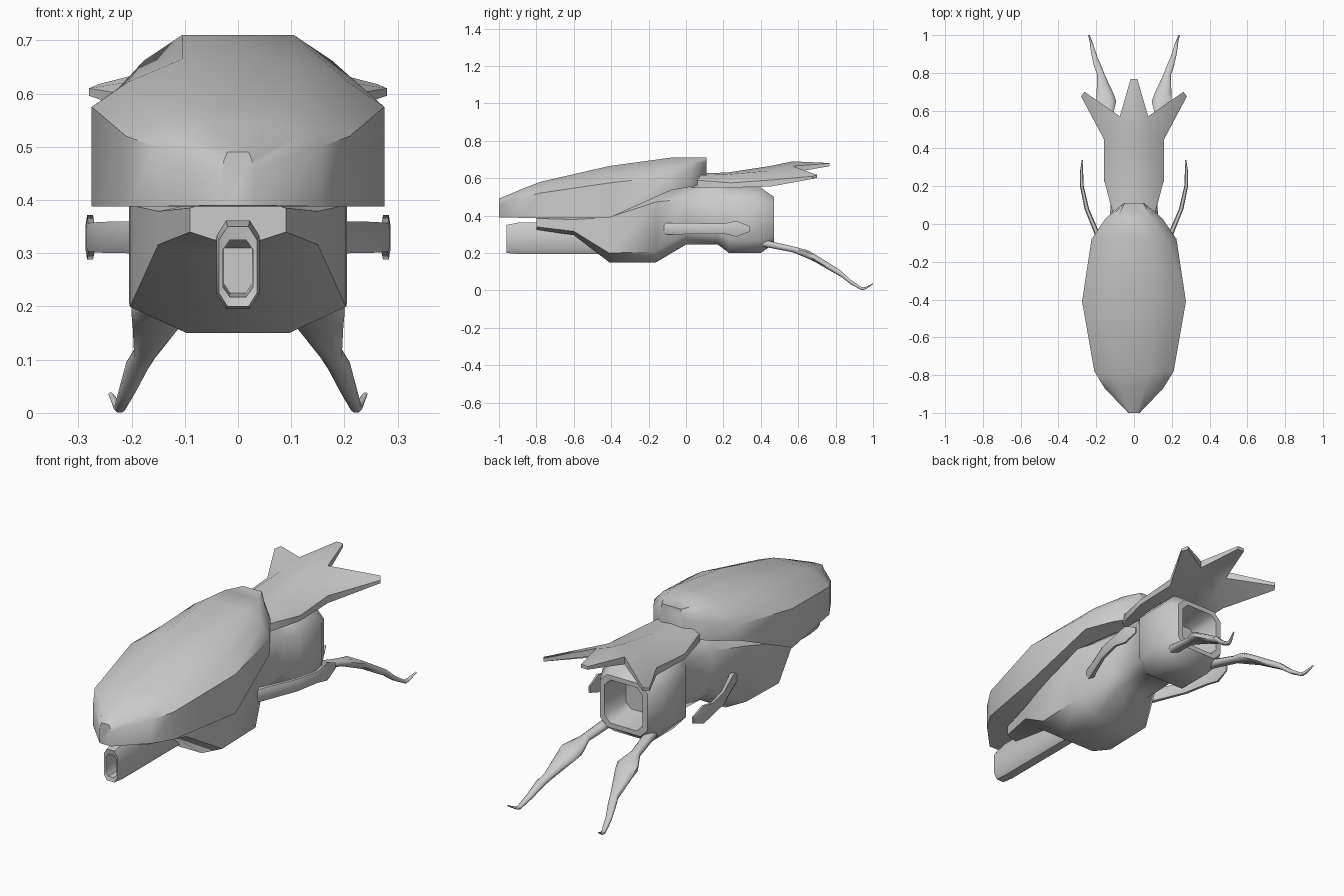
import bpy, bmesh, math


def make(name, bm, angle=45, mirror=False):
    bmesh.ops.recalc_face_normals(bm, faces=bm.faces[:])
    me = bpy.data.meshes.new(name)
    bm.to_mesh(me)
    bm.free()
    ob = bpy.data.objects.new(name, me)
    bpy.context.collection.objects.link(ob)
    if mirror:
        ob.modifiers.new("Mirror", 'MIRROR')
    bpy.ops.object.select_all(action='DESELECT')
    ob.select_set(True)
    bpy.context.view_layer.objects.active = ob
    bpy.ops.object.shade_smooth_by_angle(angle=math.radians(angle))
    return ob


def loft(name, rings, angle=45, mirror=False):
    """Skin a list of equal-length point rings and cap both ends."""
    bm = bmesh.new()
    vs = [[bm.verts.new(p) for p in r] for r in rings]
    n = len(vs[0])
    for a, b in zip(vs, vs[1:]):
        for i in range(n):
            j = (i + 1) % n
            bm.faces.new((a[i], a[j], b[j], b[i]))
    bm.faces.new(vs[0])
    bm.faces.new(vs[-1])
    return make(name, bm, angle, mirror)


def octagon(y, w, zb, zt, fx=0.4, fz=0.2, x=0):
    """Chamfered rectangle across y; fx, fz are chamfer fractions."""
    c, d = w * fx, (zt - zb) * fz
    return [(x + px, y, pz) for px, pz in (
        (-w + c, zb), (w - c, zb), (w, zb + d), (w, zt - d),
        (w - c, zt), (-w + c, zt), (-w, zt - d), (-w, zb + d))]


# domed upper shell: y, half width, bottom, shoulder, top, top half width
shell = []
for y, w, zb, zs, zt, wt in (
        (-1.0, .03, .39, .46, .49, .02), (-.87, .155, .388, .50, .545, .06),
        (-.78, .21, .388, .52, .58, .085), (-.41, .275, .388, .575, .665, .105),
        (-.08, .225, .535, .61, .71, .105), (.03, .15, .555, .64, .71, .09),
        (.11, .055, .575, .66, .71, .05)):
    mx, mz = wt + (w - wt) * .6, zs + (zt - zs) * .52
    half = [(w, zb), (w, zs), (mx, mz), (wt, zt)]
    shell.append([(x, y, z) for x, z in half] + [(-x, y, z) for x, z in half[::-1]])
loft("upper_shell", shell, 50)

# belly, neck and round tail housing with a recessed rear opening
body = [octagon(y, w, zb, zt, fx, fz) for y, w, zb, zt, fx, fz in (
    (-.8, .09, .325, .40, .5, .2), (-.6, .15, .295, .40, .5, .2),
    (-.41, .203, .15, .44, .53, .17), (-.16, .205, .15, .53, .53, .15),
    (0, .13, .245, .55, .4, .2), (.17, .12, .245, .55, .4, .2),
    (.23, .16, .2, .55, .4, .2), (.4, .16, .2, .55, .4, .2),
    (.47, .125, .25, .5, .3, .15), (.47, .1, .272, .478, .3, .15),
    (.33, .085, .29, .46, .3, .15))]
loft("body", body, 50)

# front barrel with a hollow muzzle
loft("barrel", [octagon(y, w, zb, zt, .45, .17) for y, w, zb, zt in (
    (-.7, .026, .225, .325), (-.955, .028, .218, .325), (-.96, .036, .2, .35),
    (-.9, .04, .195, .362), (-.3, .04, .195, .362))], 40)

# curved side blades
loft("side_blade", [octagon(y, w, z - h, z + h, .4, .25, x) for y, x, w, z, h in (
    (-.12, .165, .02, .33, .03), (-.04, .2, .014, .33, .03),
    (.08, .25, .012, .33, .029), (.2, .276, .01, .33, .027),
    (.27, .278, .009, .33, .042), (.34, .273, .004, .328, .015))], 45, True)

# trailing rear legs
loft("rear_leg", [octagon(y, w, z - h, z + h, .5, .28, x) for y, x, w, z, h in (
    (.36, .1, .025, .262, .02), (.45, .115, .025, .245, .018),
    (.57, .135, .022, .22, .016), (.65, .147, .053, .193, .022),
    (.69, .153, .045, .172, .02), (.79, .175, .02, .112, .018),
    (.83, .19, .02, .088, .016), (.88, .207, .015, .045, .012),
    (.94, .222, .01, .009, .008), (.96, .226, .008, .012, .006),
    (1.0, .239, .004, .035, .003))], 60, True)

# arched three-pointed tail fan: x, y, top z, bottom z of the right half
pts = [(0, .03, .625, .55), (.085, .03, .615, .55), (.11, .05, .59, .55),
       (0, .22, .63, .55), (.1, .22, .62, .55), (.16, .24, .575, .55),
       (0, .45, .665, .6), (.09, .45, .64, .585), (.16, .45, .59, .555),
       (0, .57, .69, .65), (.075, .57, .665, .63),
       (0, .767, .681, .664), (.018, .767, .679, .664),
       (.28, .675, .61, .596), (.262, .7, .618, .602)]
quads = [(0, 1, 4, 3), (1, 2, 5, 4), (3, 4, 7, 6), (4, 5, 8, 7),
         (6, 7, 10, 9), (9, 10, 12, 11), (7, 8, 13, 14), (7, 14, 10)]
rim = [0, 1, 2, 5, 8, 13, 14, 10, 12, 11]
bm = bmesh.new()
for s in (1, -1):
    top = [bm.verts.new((s * x, y, t)) for x, y, t, b in pts]
    low = [bm.verts.new((s * x, y, b)) for x, y, t, b in pts]
    for q in quads:
        bm.faces.new([top[i] for i in q])
        bm.faces.new([low[i] for i in reversed(q)])
    for i, j in zip(rim, rim[1:]):
        bm.faces.new((top[i], low[i], low[j], top[j]))
bmesh.ops.remove_doubles(bm, verts=bm.verts[:], dist=.0005)
make("tail_fan", bm, 40)
